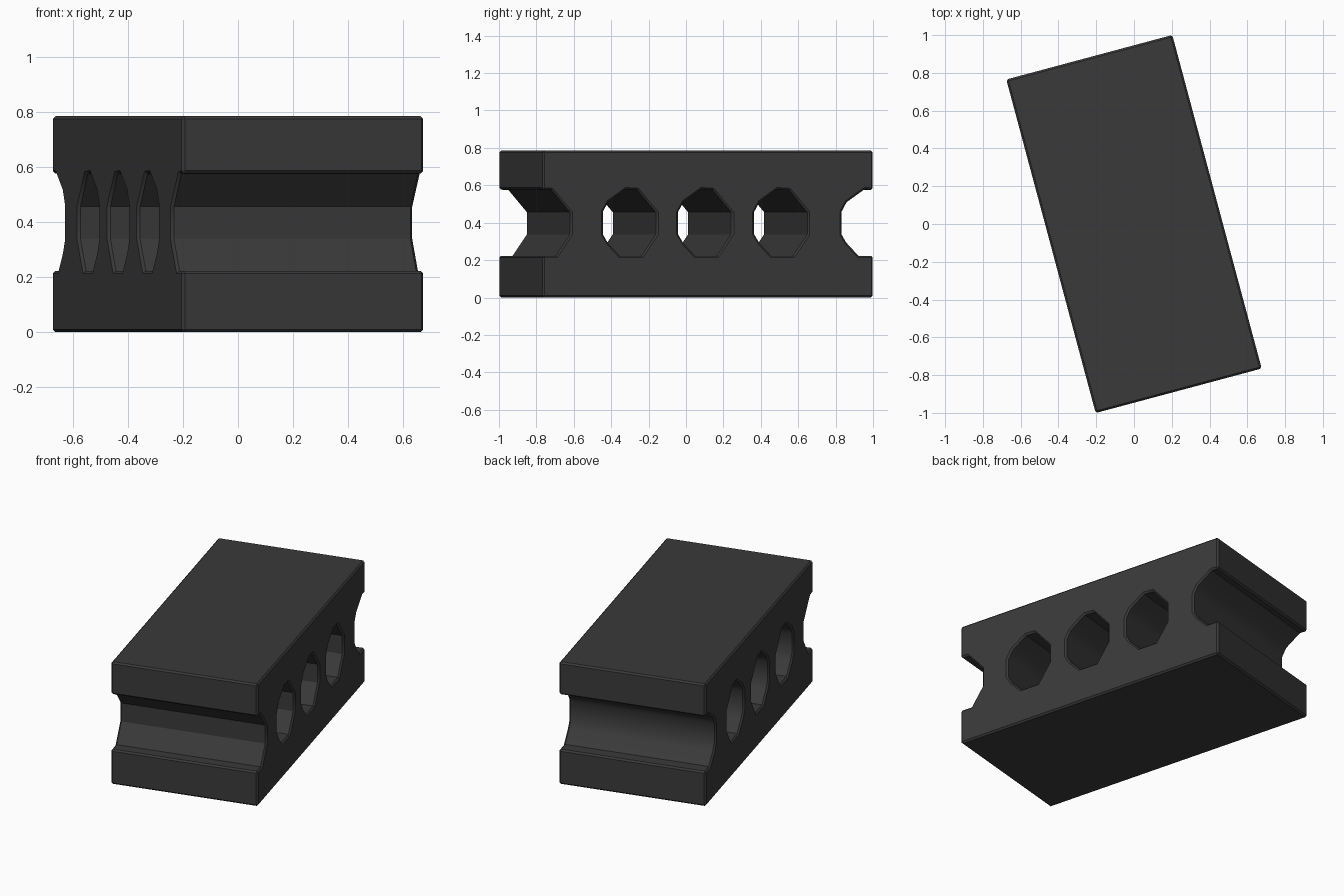
import bpy
import bmesh
from math import radians

default = bpy.data.objects.get("Cube")
if default:
    bpy.data.objects.remove(default, do_unlink=True)

TILT = radians(15)
WIDTH, LENGTH, HEIGHT = 0.91, 1.828, 0.785
MID = 0.398

# Single dark material
dark = bpy.data.materials.new("charcoal")
dark.use_nodes = True
color = (0.042, 0.042, 0.042, 1)
dark.diffuse_color = color
dark.node_tree.nodes["Principled BSDF"].inputs["Base Color"].default_value = color


def make_object(name, bm):
    mesh = bpy.data.meshes.new(name)
    bmesh.ops.recalc_face_normals(bm, faces=bm.faces)
    bm.to_mesh(mesh)
    bm.free()
    obj = bpy.data.objects.new(name, mesh)
    bpy.context.collection.objects.link(obj)
    mesh.materials.append(dark)
    return obj


# Solid block
bm = bmesh.new()
bmesh.ops.create_cube(bm, size=1)
for v in bm.verts:
    v.co = (v.co.x * WIDTH, v.co.y * LENGTH, (v.co.z + 0.5) * HEIGHT)
block = make_object("block", bm)

# Bore cross-section (length offset, height offset): coarse front side, rounder back side
section = [(-0.147, -0.06), (-0.147, 0.06), (-0.118, 0.112), (-0.02, 0.18),
           (0.045, 0.176), (0.147, 0.058), (0.147, -0.06), (0.068, -0.175),
           (-0.053, -0.175), (-0.12, -0.105)]

# Three through bores and a half bore on each end
bm = bmesh.new()
for center in (-0.908, -0.433, -0.016, 0.405, 0.888):
    face = bm.faces.new([bm.verts.new((-0.6, center + y, MID + z)) for y, z in section])
    sweep = bmesh.ops.extrude_face_region(bm, geom=[face])
    moved = [g for g in sweep["geom"] if isinstance(g, bmesh.types.BMVert)]
    bmesh.ops.translate(bm, verts=moved, vec=(1.2, 0, 0))
cutter = make_object("bore_cutter", bm)
cutter.hide_render = True
cutter.hide_viewport = False

cut = block.modifiers.new("bores", "BOOLEAN")
cut.object = cutter
cut.solver = "EXACT"

# Small chamfer on the sharp rims only
chamfer = block.modifiers.new("chamfer", "BEVEL")
chamfer.width = 0.01
chamfer.segments = 1
chamfer.limit_method = "ANGLE"
chamfer.angle_limit = radians(62)

bpy.ops.object.select_all(action="DESELECT")
block.select_set(True)
bpy.context.view_layer.objects.active = block
for name in ("bores", "chamfer"):
    bpy.ops.object.modifier_apply(modifier=name)
bpy.data.objects.remove(cutter, do_unlink=True)
bpy.ops.object.shade_smooth_by_angle(angle=radians(32))

# Turn the finished block on its base
block.rotation_euler.z = TILT
